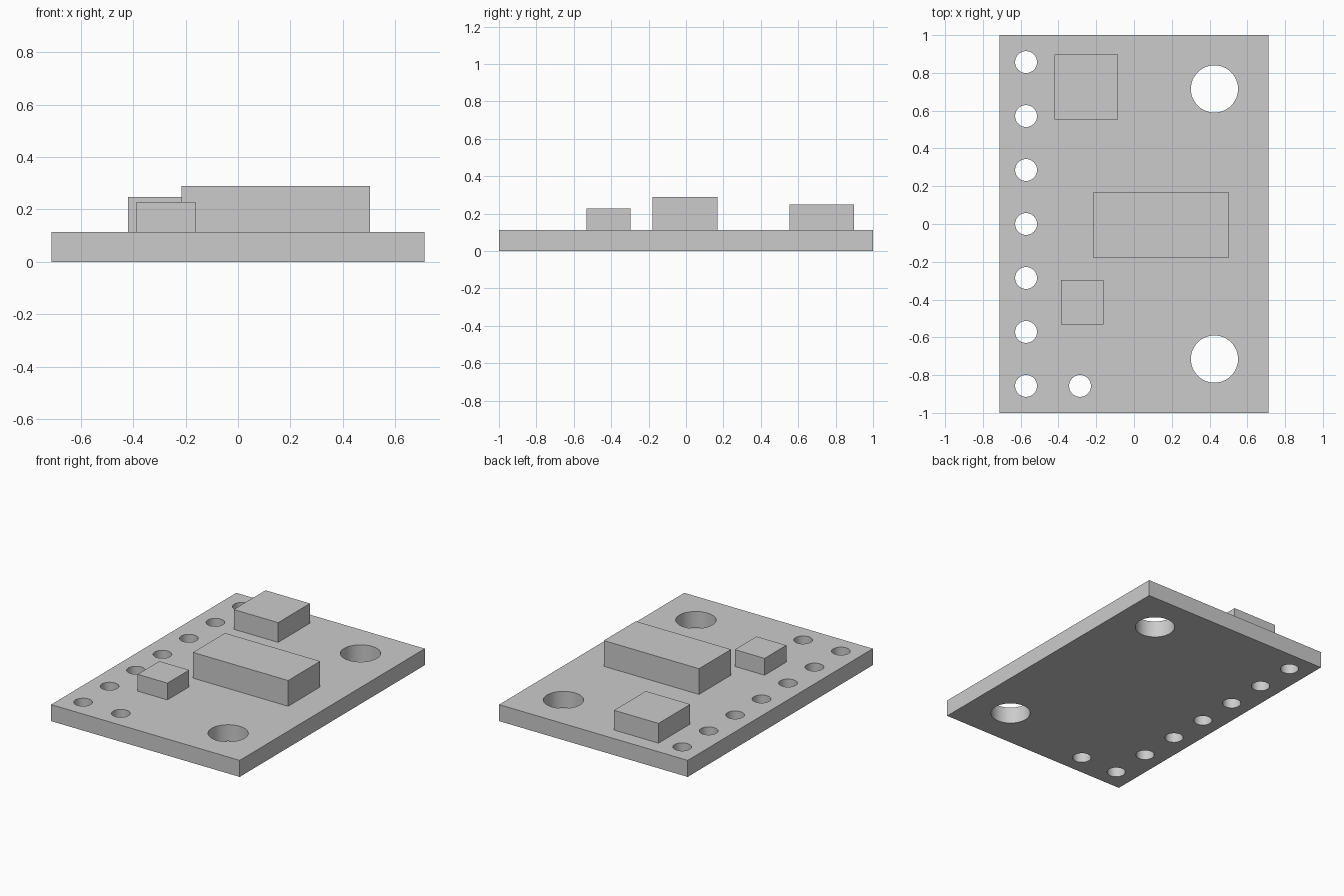
import bpy, bmesh, math

cube = bpy.data.objects.get("Cube")
if cube:
    bpy.data.objects.remove(cube, do_unlink=True)

# Single grey material
GREY = (0.6, 0.6, 0.6, 1.0)
grey = bpy.data.materials.new("plain grey")
grey.use_nodes = True
grey.diffuse_color = GREY
grey.node_tree.nodes["Principled BSDF"].inputs["Base Color"].default_value = GREY

HALF_X, HALF_Y, THICK = 0.713, 1.0, 0.113
PITCH = 2 / 7


def finish(bm, name):
    """Turn a bmesh into a named, coloured object."""
    bmesh.ops.recalc_face_normals(bm, faces=bm.faces[:])
    mesh = bpy.data.meshes.new(name)
    bm.to_mesh(mesh)
    bm.free()
    mesh.materials.append(grey)
    obj = bpy.data.objects.new(name, mesh)
    bpy.context.collection.objects.link(obj)
    return obj


def circle(x, y, r, n=48):
    return [(x + r * math.cos(2 * math.pi * i / n),
             y + r * math.sin(2 * math.pi * i / n)) for i in range(n)]


def plate(name, loops, thickness):
    """Extrude an outline with holes upward from z = 0."""
    bm = bmesh.new()
    edges = []
    for loop in loops:
        vs = [bm.verts.new((x, y, 0)) for x, y in loop]
        edges += [bm.edges.new((vs[i - 1], vs[i])) for i in range(len(vs))]
    bmesh.ops.triangle_fill(bm, edges=edges, use_beauty=True, normal=(0, 0, 1))
    top = bmesh.ops.extrude_face_region(bm, geom=bm.faces[:], use_keep_orig=True)
    verts = [g for g in top["geom"] if isinstance(g, bmesh.types.BMVert)]
    bmesh.ops.translate(bm, verts=verts, vec=(0, 0, thickness))
    return finish(bm, name)


def block(name, x0, x1, y0, y1, top):
    """Box component standing on the board."""
    bm = bmesh.new()
    bmesh.ops.create_cube(bm, size=1)
    bmesh.ops.scale(bm, verts=bm.verts, vec=(x1 - x0, y1 - y0, top - THICK))
    bmesh.ops.translate(bm, verts=bm.verts,
                        vec=((x0 + x1) / 2, (y0 + y1) / 2, (top + THICK) / 2))
    return finish(bm, name)


# Board: outline, pin holes along one edge plus one extra, two mounting holes
outline = [(-HALF_X, -HALF_Y), (HALF_X, -HALF_Y), (HALF_X, HALF_Y), (-HALF_X, HALF_Y)]
pins = [(-2 * PITCH, i * PITCH) for i in range(-3, 4)] + [(-PITCH, -3 * PITCH)]
loops = [outline] + [circle(x, y, 0.058) for x, y in pins]
loops += [circle(0.426, s * 0.715, 0.125) for s in (-1, 1)]
board = plate("board", loops, THICK)

bpy.ops.object.select_all(action='DESELECT')
board.select_set(True)
bpy.context.view_layer.objects.active = board
bpy.ops.object.shade_smooth_by_angle(angle=math.radians(30))

# Components on the top side
block("main_chip", -0.216, 0.504, -0.178, 0.168, 0.289)
block("back_component", -0.42, -0.084, 0.554, 0.897, 0.248)
block("front_component", -0.387, -0.162, -0.531, -0.296, 0.228)
